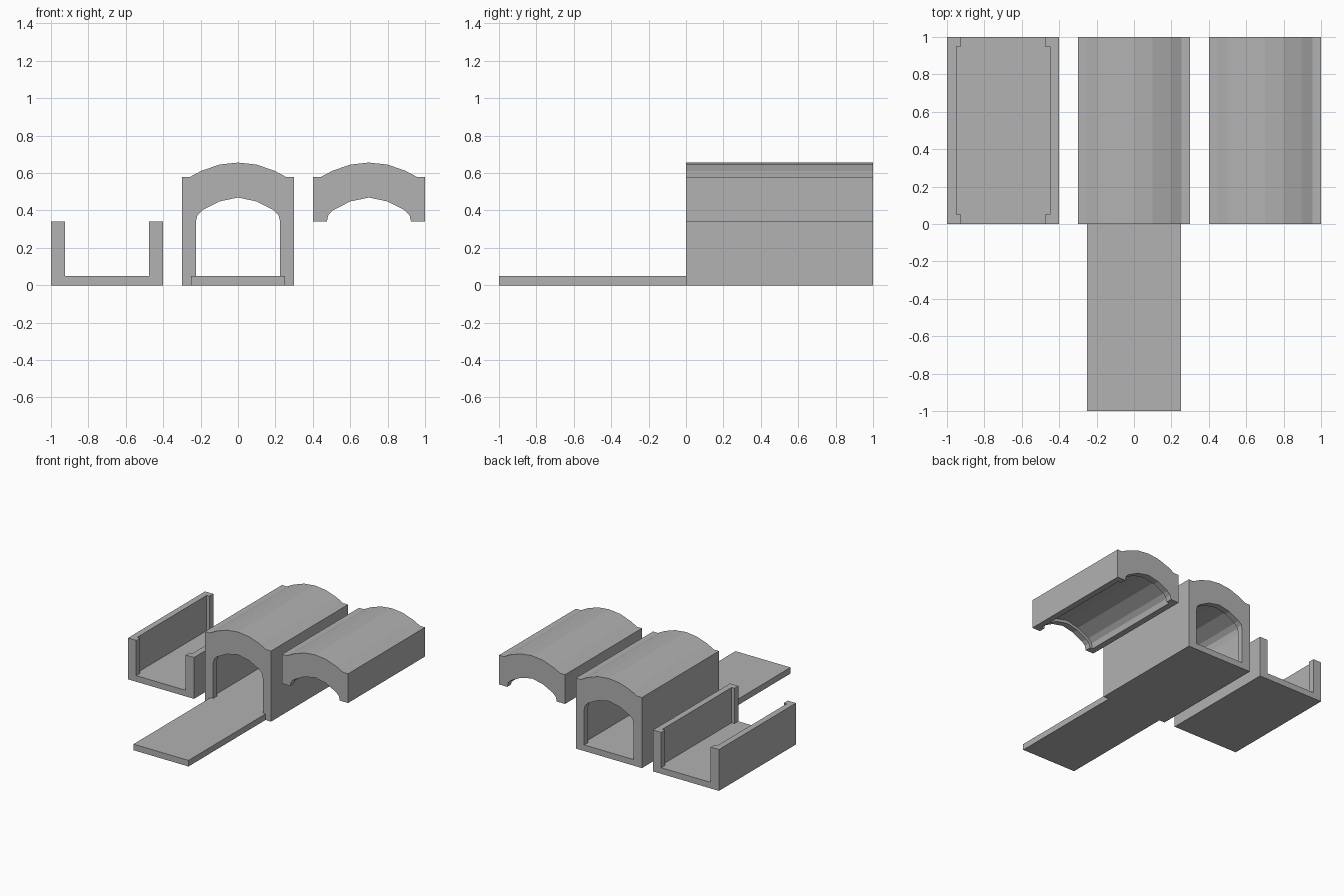
import bpy, bmesh, math

if "Cube" in bpy.data.objects:
    bpy.data.objects.remove(bpy.data.objects["Cube"])

SEAM = 0.34          # height where lower and upper halves meet
LIP = 0.05           # depth of the narrower rim at each end

grey = bpy.data.materials.new("stone grey")
grey.diffuse_color = (0.445, 0.445, 0.445, 1)
grey.use_nodes = True
grey.node_tree.nodes["Principled BSDF"].inputs["Base Color"].default_value = grey.diffuse_color


def mirrored(half):
    """Right half of a line, from the side to the middle, plus its mirror image."""
    return half + [(-x, z) for x, z in reversed(half) if x > 0]


def trough_profile(inner):
    return [(-0.3, SEAM), (-0.3, 0), (0.3, 0), (0.3, SEAM),
            (inner, SEAM), (inner, 0.05), (-inner, 0.05), (-inner, SEAM)]


def roof_profile(arch):
    outer = mirrored([(0.3, SEAM), (0.3, 0.58), (0.255, 0.58), (0.195, 0.612),
                      (0.1, 0.645), (0, 0.656)])
    return outer + mirrored(arch)[::-1]


RIM_ARCH = [(0.225, SEAM), (0.217, 0.375), (0.19, 0.402), (0.1, 0.448), (0, 0.469)]
WIDE_ARCH = [(0.25, SEAM), (0.241, 0.385), (0.21, 0.418), (0.108, 0.47), (0, 0.494)]


def loft(bm, rim, wide):
    """Narrow rim at both ends, wider hollow between them."""
    stations = [(0, rim), (LIP, rim), (LIP, wide), (1 - LIP, wide), (1 - LIP, rim), (1, rim)]
    rings = [[bm.verts.new((x, y, z)) for x, z in prof] for y, prof in stations]
    n = len(rim)
    for a, b in zip(rings, rings[1:]):
        for i in range(n):
            j = (i + 1) % n
            bm.faces.new((a[i], a[j], b[j], b[i]))
    bm.faces.new(rings[0])
    bm.faces.new(rings[-1][::-1])


def finish(name, bm, x=0):
    bmesh.ops.remove_doubles(bm, verts=bm.verts[:], dist=1e-4)
    bmesh.ops.dissolve_degenerate(bm, dist=1e-4, edges=bm.edges[:])
    bmesh.ops.dissolve_limit(bm, angle_limit=math.radians(0.5),
                             verts=bm.verts[:], edges=bm.edges[:])
    bmesh.ops.recalc_face_normals(bm, faces=bm.faces[:])
    mesh = bpy.data.meshes.new(name)
    bm.to_mesh(mesh)
    bm.free()
    mesh.materials.append(grey)
    obj = bpy.data.objects.new(name, mesh)
    obj.location.x = x
    bpy.context.collection.objects.link(obj)


def section(name, x, lower, upper):
    bm = bmesh.new()
    if lower:
        loft(bm, trough_profile(0.225), trough_profile(0.25))
    if upper:
        loft(bm, roof_profile(RIM_ARCH), roof_profile(WIDE_ARCH))
    if lower and upper:   # open the seam so both halves weld into one tube
        seam = [f for f in bm.faces if all(abs(v.co.z - SEAM) < 1e-4 for v in f.verts)]
        bmesh.ops.delete(bm, geom=seam, context='FACES')
    finish(name, bm, x)


# Lower half, whole tunnel and upper half, side by side
section("tunnel_base", -0.7, True, False)
section("tunnel", 0, True, True)
section("tunnel_roof", 0.7, False, True)

# Floor plate in front of the tunnel
bm = bmesh.new()
bmesh.ops.create_cube(bm, size=1)
for v in bm.verts:
    v.co = (v.co.x * 0.5, v.co.y - 0.5, (v.co.z + 0.5) * 0.05)
finish("floor_plate", bm)
